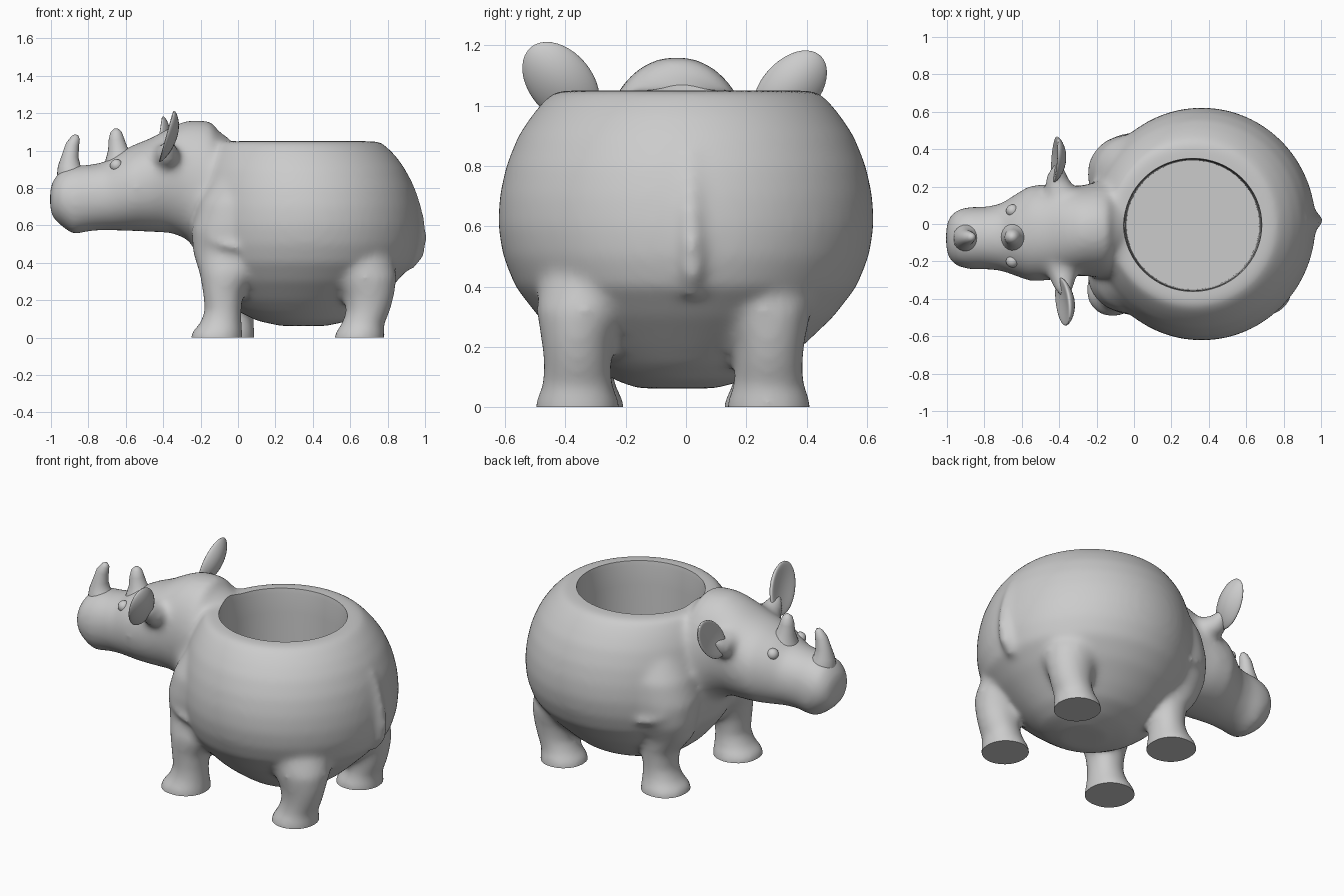
import bpy, bmesh, math
from mathutils import Vector, Matrix

if "Cube" in bpy.data.objects:
    bpy.data.objects.remove(bpy.data.objects["Cube"])


def loft(bm, rings, n=40, power=2.0):
    """Skin closed tube through rings of (centre, u axis, v axis)."""
    loops = []
    for c, u, v in rings:
        c, u, v = Vector(c), Vector(u), Vector(v)
        loop = []
        for i in range(n):
            a = 2 * math.pi * i / n
            ca, sa = math.cos(a), math.sin(a)
            ca = math.copysign(abs(ca) ** (2 / power), ca)
            sa = math.copysign(abs(sa) ** (2 / power), sa)
            loop.append(bm.verts.new(c + u * ca + v * sa))
        loops.append(loop)
    faces = [bm.faces.new((a[i], a[(i + 1) % n], b[(i + 1) % n], b[i]))
             for a, b in zip(loops, loops[1:]) for i in range(n)]
    faces += [bm.faces.new(loops[0][::-1]), bm.faces.new(loops[-1])]
    bmesh.ops.recalc_face_normals(bm, faces=faces)


def upright(rows):
    """Rows (z, cx, cy, rx, ry) as horizontal rings."""
    return [((cx, cy, z), (rx, 0, 0), (0, ry, 0)) for z, cx, cy, rx, ry in rows]


def tube(bm, pts, n=16):
    """Round tube through (x, y, z, radius) points."""
    rings = []
    for i, p in enumerate(pts):
        d = Vector(pts[min(i + 1, len(pts) - 1)][:3]) - Vector(pts[max(i - 1, 0)][:3])
        u = d.cross(Vector((0, 1, 0.01))).normalized() * p[3]
        rings.append((p[:3], u, d.cross(u).normalized() * p[3]))
    loft(bm, rings, n)


def finish(name, bm, angle=40):
    me = bpy.data.meshes.new(name)
    bm.to_mesh(me)
    bm.free()
    ob = bpy.data.objects.new(name, me)
    bpy.context.collection.objects.link(ob)
    smooth(ob, angle)
    return ob


def smooth(ob, angle=40):
    bpy.ops.object.select_all(action='DESELECT')
    ob.select_set(True)
    bpy.context.view_layer.objects.active = ob
    bpy.ops.object.shade_smooth_by_angle(angle=math.radians(angle))


bm = bmesh.new()

# Round pot-shaped belly
loft(bm, upright([
    (.062, .35, -.03, .12, .13), (.09, .35, -.02, .25, .22), (.14, .34, 0, .34, .31),
    (.2, .335, 0, .41, .385), (.3, .345, 0, .505, .49), (.4, .358, 0, .58, .567),
    (.5, .362, 0, .605, .607), (.6, .362, 0, .61, .624), (.7, .36, 0, .602, .619),
    (.8, .355, 0, .584, .597), (.9, .345, 0, .55, .557), (.97, .335, 0, .51, .51),
    (1.02, .325, 0, .47, .468), (1.05, .315, 0, .44, .43)]), 64)

# Neck, head and muzzle: x, centre y, half width, bottom, top
head = [(-1.005, -.075, .06, .68, .80), (-.99, -.075, .11, .64, .84),
        (-.95, -.075, .15, .60, .895), (-.88, -.075, .168, .55, .92),
        (-.79, -.075, .167, .57, .925), (-.71, -.07, .18, .575, .94),
        (-.64, -.06, .215, .572, .99), (-.56, -.05, .255, .57, 1.03),
        (-.46, -.045, .258, .565, 1.07), (-.36, -.04, .245, .56, 1.125),
        (-.28, -.035, .24, .53, 1.16), (-.2, -.03, .255, .45, 1.163),
        (-.14, -.03, .26, .40, 1.155), (-.11, -.03, .25, .40, 1.11), (0, 0, .22, .45, 1.03)]
loft(bm, [((x, cy, (b + t) / 2), (0, w, 0), (0, 0, (t - b) / 2)) for x, cy, w, b, t in head], 48, 2.1)

# Front legs with broad shoulders
for s, x, y in ((-1, -.115, -.35), (1, -.05, .27)):
    loft(bm, upright([
        (-.06, x, y, .14, .145), (.025, x, y, .14, .145), (.065, x + .02, y, .115, .118),
        (.14, x + .035, y, .098, .105), (.24, x + .035, y, .108, .112),
        (.34, -.055, y * .95, .15, .14), (.45, -.04, s * .28, .2, .17),
        (.58, -.015, s * .265, .235, .215), (.72, .01, s * .26, .22, .215),
        (.84, .04, s * .25, .18, .175), (.94, .09, s * .22, .1, .1)]), 40, 2.1)
    # Shallow skin fold above the leg
    tube(bm, [(-.19, s * .36, .55, .02), (-.15, s * .42, .53, .026),
              (-.08, s * .455, .50, .026), (0, s * .48, .48, .02)])

# Hind legs with thighs
for y in (-.36, .275):
    loft(bm, upright([
        (-.06, .645, y, .135, .14), (.025, .65, y, .135, .14), (.065, .665, y, .115, .118),
        (.14, .695, y, .118, .112), (.22, .70, y, .135, .12), (.32, .68, y * .95, .17, .155),
        (.42, .63, y * .85, .2, .18), (.55, .55, y * .7, .15, .15)]))

# Tail ridge lying against the rump
tube(bm, [(.90, .015, .84, .03), (.935, .015, .74, .035), (.962, .015, .64, .037),
          (.972, .018, .54, .04), (.962, .02, .45, .04), (.91, .02, .37, .03)])

# Ear roots
ears = (("right_ear", (-.365, -.415, 1.075), .105, .155, 40, .28),
        ("left_ear", (-.405, .345, 1.055), .095, .15, -42, .15))
for _, c, *_r in ears:
    s = math.copysign(1, c[1])
    tube(bm, [(-.39, s * .08 - .035, .93, .12), (-.39, s * .19 - .035, .95, .09),
              (c[0] - .01, c[1] - s * .09, c[2] - .085, .06), (c[0], c[1] - s * .03, c[2] - .03, .03)], 20)

body = finish("rhino_body", bm)

# Cutters: planter cavity and ground plane
bm = bmesh.new()
loft(bm, upright([(.18, .315, -.005, .355, .345), (.9, .315, -.005, .36, .35),
                  (1.02, .315, -.005, .365, .352), (1.3, .315, -.005, .40, .39)]), 64)
cavity = finish("cavity_cutter", bm)
bm = bmesh.new()
bmesh.ops.create_cube(bm, size=1, matrix=Matrix.Translation((0, 0, -.5)) @ Matrix.Diagonal((4, 4, 1, 1)))
ground = finish("ground_cutter", bm)

# Fuse the body into one soft skin, then cut soles and cavity
rm = body.modifiers.new("fuse", 'REMESH')
rm.mode, rm.voxel_size = 'VOXEL', .016
sm = body.modifiers.new("soften", 'SMOOTH')
sm.factor, sm.iterations = .5, 25
for cutter in (ground, cavity):
    cutter.hide_render = True
    b = body.modifiers.new(cutter.name, 'BOOLEAN')
    b.operation, b.solver, b.object = 'DIFFERENCE', 'EXACT', cutter
bpy.ops.object.select_all(action='DESELECT')
bpy.context.view_layer.objects.active = body
body.select_set(True)
for m in [m.name for m in body.modifiers]:
    bpy.ops.object.modifier_apply(modifier=m)
for cutter in (ground, cavity):
    bpy.data.objects.remove(cutter)
smooth(body, 45)

# Horns
for name, pts in (
    ("front_horn", [(-.87, -.075, .80, .10), (-.893, -.075, .87, .08), (-.903, -.075, .92, .06),
                    (-.897, -.075, .97, .045), (-.885, -.072, 1.03, .036),
                    (-.868, -.07, 1.068, .024), (-.862, -.07, 1.084, .01)]),
    ("rear_horn", [(-.62, -.07, .90, .11), (-.635, -.07, .965, .075), (-.643, -.07, 1.01, .052),
                   (-.65, -.07, 1.06, .042), (-.652, -.07, 1.10, .03), (-.652, -.07, 1.118, .01)])):
    bm = bmesh.new()
    tube(bm, pts, 24)
    finish(name, bm, 60)

# Cupped ears: centre, half width, half length, outward lean, fore-aft slant
for name, c, w, l, lean, slant in ears:
    bm = bmesh.new()
    bmesh.ops.create_uvsphere(bm, u_segments=32, v_segments=20, radius=1)
    rot = Matrix.Rotation(math.radians(lean), 3, 'X')
    for v in bm.verts:
        p = v.co.copy()
        r2 = p.y ** 2 + p.z ** 2
        p = rot @ Vector((p.x * .026 - .03 * r2 + .015, p.y * w, p.z * l))
        p.x += slant * p.z
        v.co = p + Vector(c)
    finish(name, bm, 60)

# Eyes
for name, s in (("right_eye", -1), ("left_eye", 1)):
    bm = bmesh.new()
    bmesh.ops.create_uvsphere(bm, u_segments=20, v_segments=12, radius=.034,
                              matrix=Matrix.Translation((-.65, -.064 + s * .135, .92)))
    finish(name, bm, 60)
